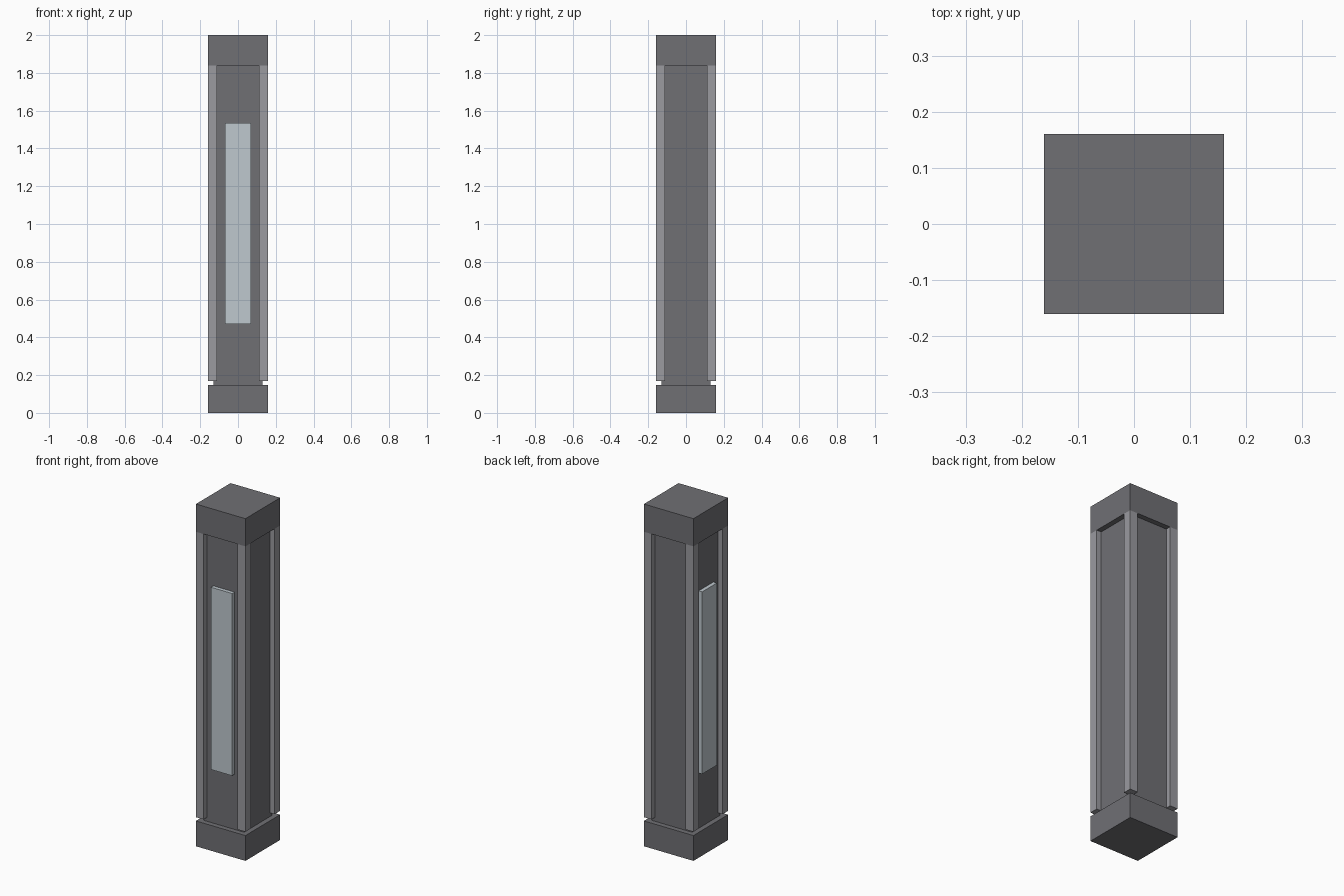
import bpy

if "Cube" in bpy.data.objects:
    bpy.data.objects.remove(bpy.data.objects["Cube"])


def material(name, rgb):
    m = bpy.data.materials.new(name)
    m.diffuse_color = (*rgb, 1.0)
    m.use_nodes = True
    m.node_tree.nodes["Principled BSDF"].inputs["Base Color"].default_value = m.diffuse_color
    return m


DARK = material("dark grey", (0.16, 0.16, 0.175))
TRIM = material("light grey", (0.325, 0.325, 0.35))
PANEL = material("pale blue grey", (0.52, 0.58, 0.62))


def box(name, lo, hi, mat):
    """Axis-aligned box between two opposite corners."""
    bpy.ops.mesh.primitive_cube_add(size=1)
    o = bpy.context.object
    o.name = name
    for v in o.data.vertices:
        v.co = [lo[i] + (v.co[i] + 0.5) * (hi[i] - lo[i]) for i in range(3)]
    o.data.materials.append(mat)
    return o


W = 0.16       # half width of base and cap
C = 0.13       # half width of the core
P = 0.11       # inner edge of the corner posts
Z0, Z1 = 0.148, 1.838

# Base, core and cap
box("base", (-W, -W, 0), (W, W, Z0), DARK)
box("core", (-C, -C, Z0), (C, C, Z1), DARK)
box("cap", (-W, -W, Z1), (W, W, 2.0), DARK)

# Corner posts, stopping just above the base
for sx in (-1, 1):
    for sy in (-1, 1):
        xs, ys = sorted((sx * P, sx * W)), sorted((sy * P, sy * W))
        box("corner_post", (xs[0], ys[0], 0.17), (xs[1], ys[1], Z1), TRIM)

# Pale panels on the front and left faces
box("front_panel", (-0.068, -0.152, 0.47), (0.068, -C, 1.535), PANEL)
box("left_panel", (-0.152, -0.068, 0.47), (-C, 0.068, 1.535), PANEL)
